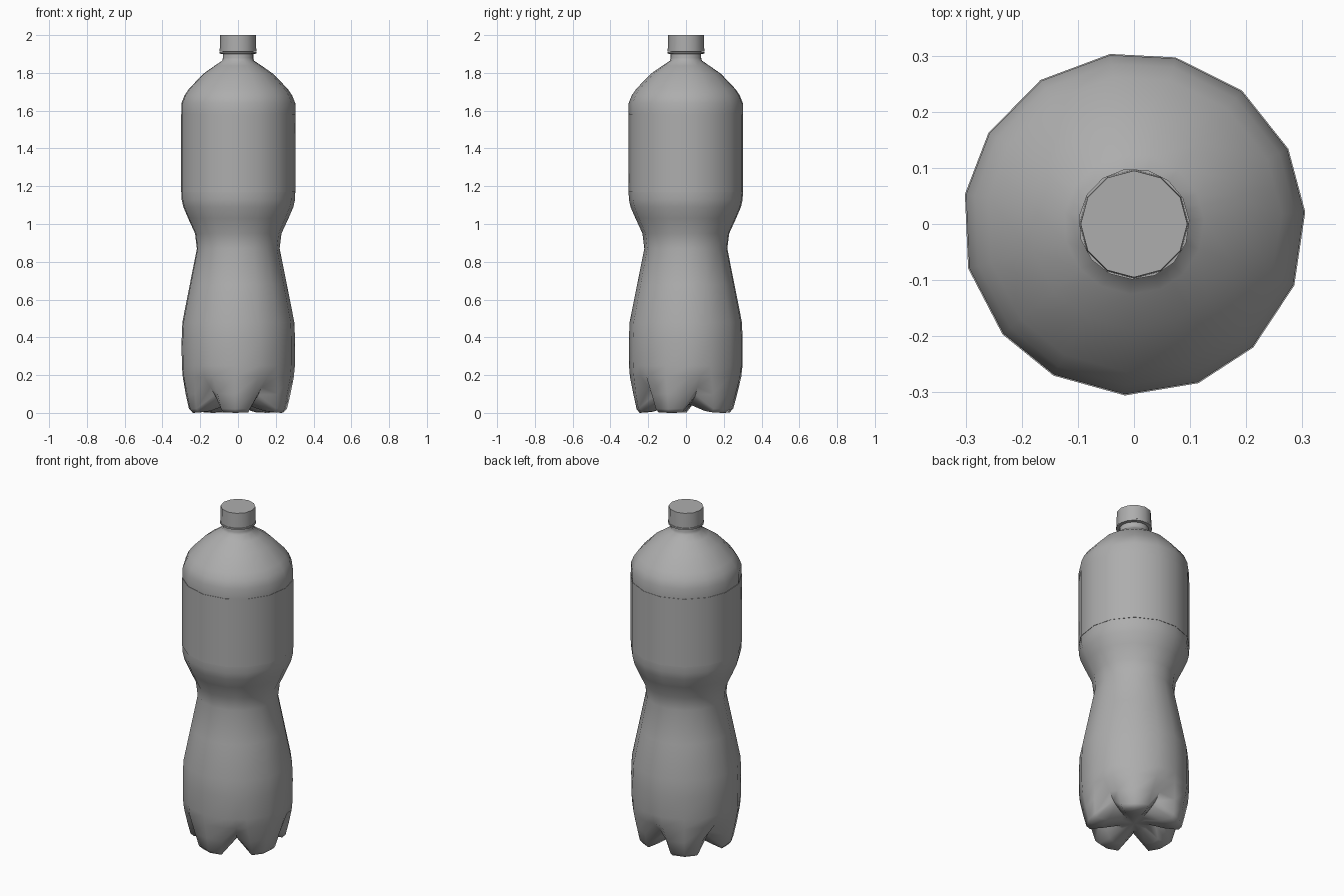
import bpy, math

if "Cube" in bpy.data.objects:
    bpy.data.objects.remove(bpy.data.objects["Cube"])

FEET = 5
SPIN = 51          # direction of one foot in degrees
FLANK = 25         # half width of a foot in degrees
CHORD = math.cos(math.radians(36 - FLANK))

grey = bpy.data.materials.new("dark_grey")
grey.diffuse_color = (.42, .42, .42, 1)
grey.use_nodes = True
grey.node_tree.nodes["Principled BSDF"].inputs["Base Color"].default_value = grey.diffuse_color


def polar(r, a, z):
    a = math.radians(a)
    return (r * math.cos(a), r * math.sin(a), z)


def foot_ring(foot, flank, valley):
    """One five-lobed ring; flank also carries its angle from the foot centre."""
    pts = []
    for k in range(FEET):
        a = SPIN + 72 * k
        pts += [polar(foot[0], a, foot[1]),
                polar(flank[0], a + flank[2], flank[1]),
                polar(valley[0], a + 36, valley[1]),
                polar(flank[0], a + 72 - flank[2], flank[1])]
    return pts


def body_ring(r, z):
    """Fifteen-sided ring; the groove column lies on the flat side."""
    return foot_ring((r, z), (r, z, FLANK), (r * CHORD, z))


def round_ring(r, z, n, turn=0):
    return [polar(r, turn + 360 * k / n, z) for k in range(n)]


def loft(name, rings, bottom=None, top=False, angle=40):
    n = len(rings[0])
    verts = [p for ring in rings for p in ring]
    faces = [(i * n + j, i * n + (j + 1) % n, (i + 1) * n + (j + 1) % n, (i + 1) * n + j)
             for i in range(len(rings) - 1) for j in range(n)]
    if bottom is not None:
        verts.append((0, 0, bottom))
        faces += [(len(verts) - 1, (j + 1) % n, j) for j in range(n)]
    if top:
        faces.append(tuple(range((len(rings) - 1) * n, len(rings) * n)))
    mesh = bpy.data.meshes.new(name)
    mesh.from_pydata(verts, [], faces)
    mesh.materials.append(grey)
    obj = bpy.data.objects.new(name, mesh)
    bpy.context.collection.objects.link(obj)
    bpy.ops.object.select_all(action='DESELECT')
    obj.select_set(True)
    bpy.context.view_layer.objects.active = obj
    bpy.ops.object.shade_smooth_by_angle(angle=math.radians(angle))
    return obj


# Lower body: five-footed base, belly, waist
base = [
    ((.08, .035), (.08, .038, 18), (.07, .045)),
    ((.18, .005), (.17, .010, 15), (.125, .06)),
    ((.246, .0), (.242, .003, 16), (.17, .08)),
    ((.262, .02), (.260, .022, 17), (.195, .095)),
    ((.279, .10), (.278, .10, 20), (.232, .135)),
    ((.297, .19), (.296, .19, 24), (.284, .19)),
]
belly = [(.302, .25), (.303, .38), (.299, .48), (.259, .68), (.221, .87),
         (.231, .95), (.268, 1.03), (.294, 1.09), (.303, 1.13), (.304, 1.17)]
loft("lower_body", [foot_ring(*s) for s in base] + [body_ring(r, z) for r, z in belly],
     bottom=.043, angle=70)

# Label band, standing slightly proud of the body
loft("label_band", [body_ring(r, z) for r, z in
                    [(.304, 1.17), (.306, 1.17), (.306, 1.58), (.304, 1.58)]])

# Shoulder and neck
shoulder = [(.304, 1.58), (.304, 1.64), (.288, 1.68), (.264, 1.715), (.187, 1.795),
            (.125, 1.838), (.085, 1.865), (.081, 1.88), (.081, 1.94)]
loft("shoulder_and_neck", [body_ring(r, z) for r, z in shoulder], angle=60)

# Collar under the cap
loft("neck_collar", [round_ring(r, z, 15, 4) for r, z in
                     [(.081, 1.90), (.099, 1.902), (.099, 1.911), (.081, 1.912)]])

# Screw cap
loft("cap", [round_ring(r, z, 12) for r, z in
             [(.081, 1.912), (.097, 1.912), (.095, 2.0)]], top=True)
